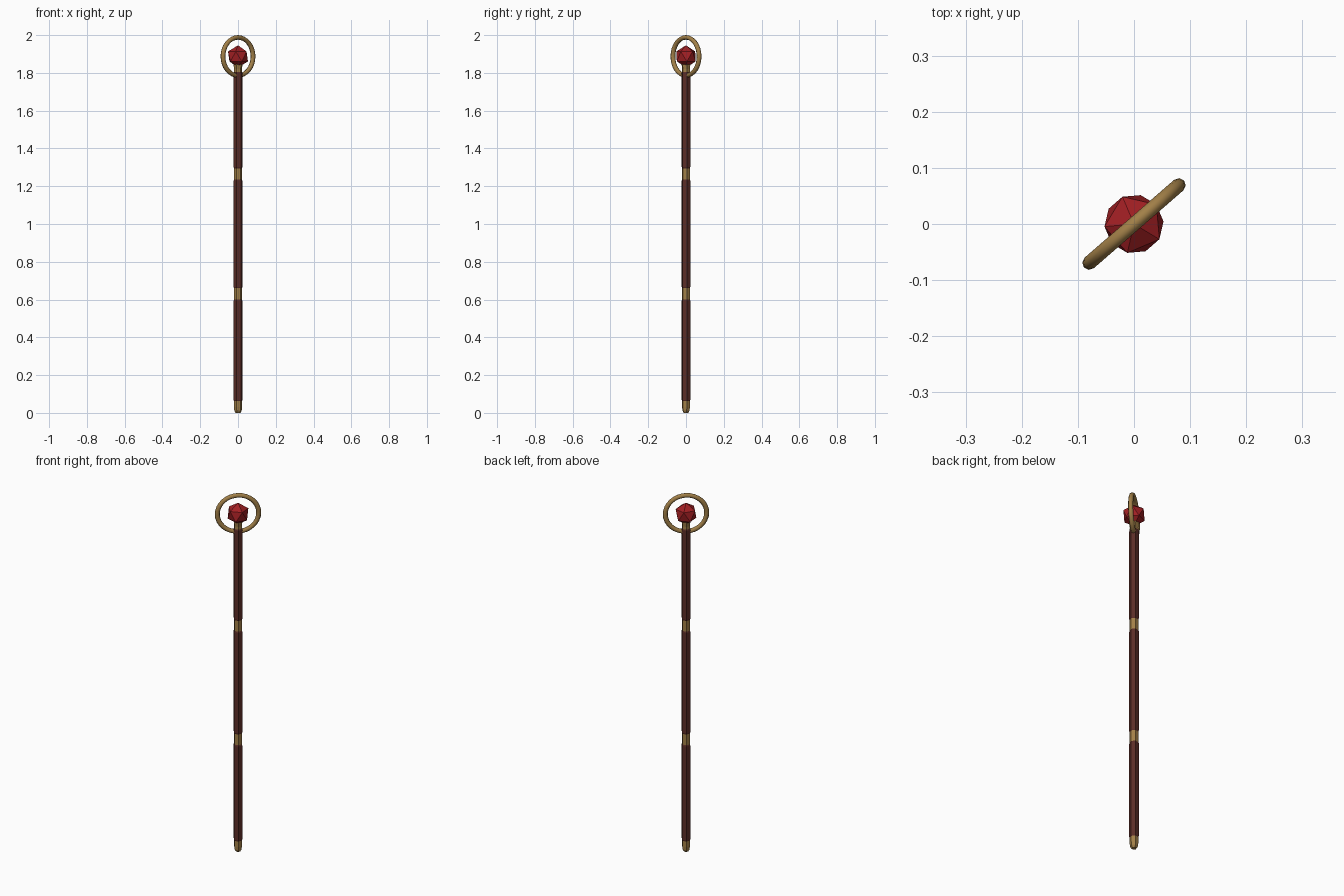
import bpy, bmesh, math
from mathutils import Matrix

if "Cube" in bpy.data.objects:
    bpy.data.objects.remove(bpy.data.objects["Cube"])

TURN = math.radians(11)
RING_TURN = math.radians(41)


def material(name, rgb):
    m = bpy.data.materials.new(name)
    m.diffuse_color = (*rgb, 1)
    m.use_nodes = True
    m.node_tree.nodes["Principled BSDF"].inputs["Base Color"].default_value = m.diffuse_color
    return m


wood = material("dark red wood", (0.105, 0.026, 0.020))
gold = material("old gold", (0.36, 0.215, 0.065))
red = material("gem red", (0.36, 0.014, 0.017))


def finish(obj, name, mat):
    obj.name = name
    obj.data.materials.append(mat)
    return obj


def turned(name, profile, mat, sides=6):
    """Stack of (radius, z) rings joined into a closed faceted rod."""
    bm = bmesh.new()
    rings = []
    for r, z in profile:
        rings.append([bm.verts.new((r * math.cos(TURN + math.tau * i / sides),
                                    r * math.sin(TURN + math.tau * i / sides), z))
                      for i in range(sides)])
    for a, b in zip(rings, rings[1:]):
        for i in range(sides):
            j = (i + 1) % sides
            bm.faces.new((a[i], a[j], b[j], b[i]))
    bm.faces.new(rings[0][::-1])
    bm.faces.new(rings[-1])
    me = bpy.data.meshes.new(name)
    bm.to_mesh(me)
    bm.free()
    obj = bpy.data.objects.new(name, me)
    bpy.context.collection.objects.link(obj)
    return finish(obj, name, mat)


# Wooden shaft sections with slightly chamfered ends
for k, (lo, hi) in enumerate([(0.062, 0.66), (0.66, 1.235), (1.295, 1.805)]):
    lo, hi = [(0.062, 0.6), (0.66, 1.235), (1.295, 1.805)][k]
    turned(f"shaft_section_{k + 1}",
           [(0.0215, lo), (0.0238, lo + 0.006), (0.0238, hi - 0.006), (0.0215, hi)], wood)

# Gold bands between the sections
for k, (lo, hi) in enumerate([(0.6, 0.66), (1.235, 1.295)]):
    turned(f"band_{k + 1}", [(0.0215, lo), (0.0215, hi)], gold)

# Foot cap and gem socket
turned("foot_cap", [(0.013, 0), (0.020, 0.012), (0.0215, 0.03), (0.0215, 0.062)], gold)
turned("gem_socket", [(0.0215, 1.805), (0.021, 1.82), (0.025, 1.847)], gold)

# Faceted gem
bpy.ops.mesh.primitive_ico_sphere_add(subdivisions=1, radius=0.059,
                                      location=(0, 0, 1.887), rotation=(0, 0, RING_TURN))
finish(bpy.context.object, "gem", red)

# Upright ring around the gem
bpy.ops.mesh.primitive_torus_add(major_segments=32, minor_segments=8,
                                 major_radius=0.104, minor_radius=0.0125)
ring = finish(bpy.context.object, "ring", gold)
ring.data.transform(Matrix.Translation((0, 0, 1.887)) @ Matrix.Rotation(RING_TURN, 4, 'Z')
                    @ Matrix.Diagonal((1.015, 1, 0.97, 1)) @ Matrix.Rotation(math.pi / 2, 4, 'X'))
bpy.ops.object.shade_smooth()
